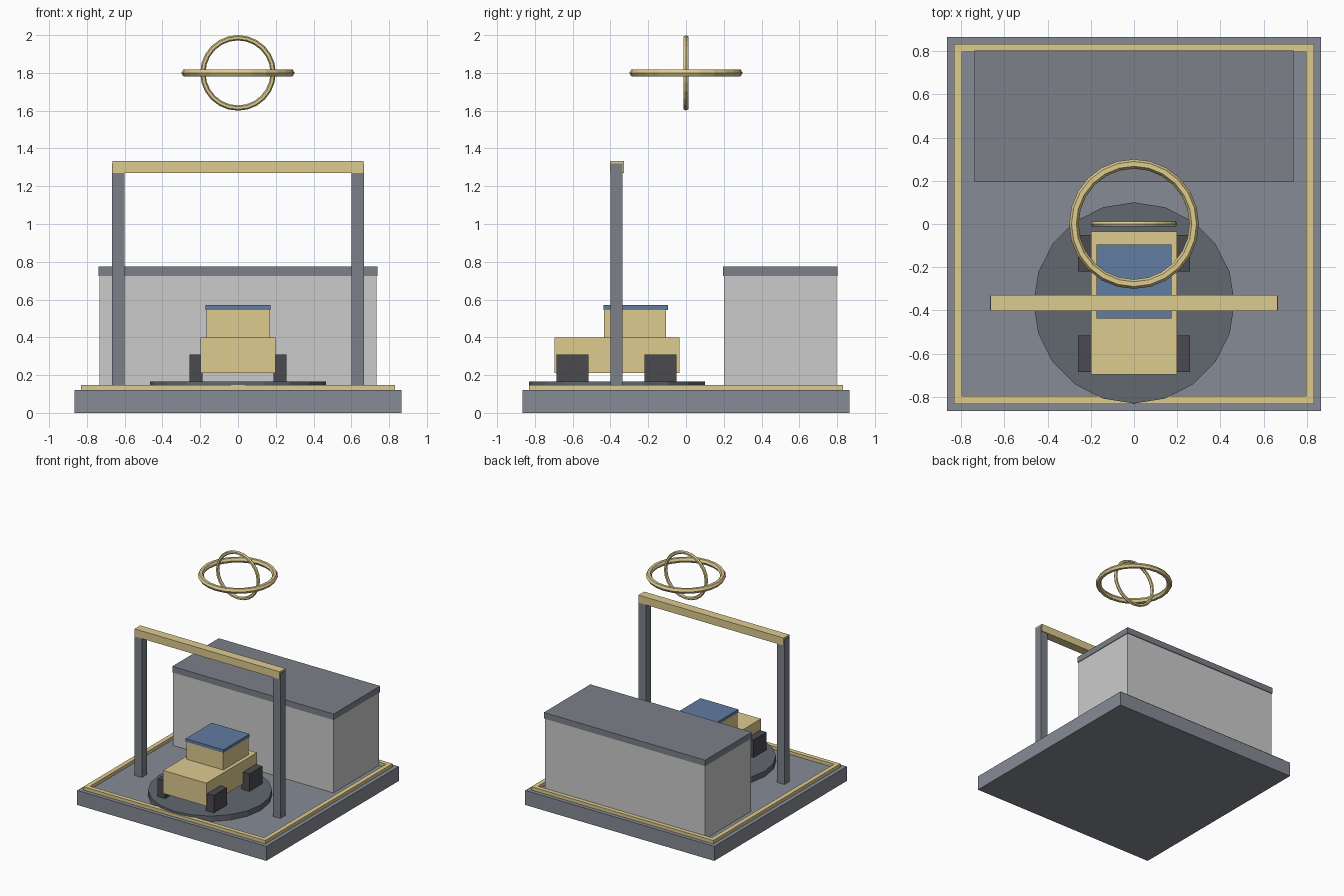
import bpy
from math import pi

if "Cube" in bpy.data.objects:
    bpy.data.objects.remove(bpy.data.objects["Cube"])


def material(name, rgb):
    m = bpy.data.materials.new(name)
    m.diffuse_color = (*rgb, 1)
    m.use_nodes = True
    m.node_tree.nodes["Principled BSDF"].inputs["Base Color"].default_value = m.diffuse_color
    return m


GOLD = material("gold", (0.73, 0.60, 0.28))
SLATE = material("slate", (0.20, 0.22, 0.25))
FLOOR = material("floor_grey", (0.24, 0.26, 0.30))
DISC = material("disc_grey", (0.12, 0.14, 0.16))
RUBBER = material("rubber", (0.07, 0.07, 0.08))
WALL = material("wall_grey", (0.56, 0.56, 0.58))
BLUE = material("blue", (0.12, 0.20, 0.36))


def finish(name, mat):
    ob = bpy.context.object
    ob.name = name
    ob.data.materials.append(mat)
    return ob


def box(name, x, y, z, mat):
    """Box from (min, max) ranges on each axis."""
    r = (x, y, z)
    bpy.ops.mesh.primitive_cube_add(size=1, location=[(a + b) / 2 for a, b in r])
    ob = finish(name, mat)
    ob.scale = [b - a for a, b in r]
    bpy.ops.object.transform_apply(location=False, rotation=False, scale=True)
    return ob


def ring(name, major, minor, rotation=(0, 0, 0)):
    bpy.ops.mesh.primitive_torus_add(major_radius=major, minor_radius=minor,
                                     major_segments=24, minor_segments=6,
                                     location=(0, 0, 1.8), rotation=rotation)
    return finish(name, GOLD)


# Base slab and raised border trim
box("base", (-.865, .865), (-.865, .865), (0, .12), FLOOR)
for s, side in ((-1, "front"), (1, "back")):
    e = sorted((s * .795, s * .832))
    box(side + "_trim", (-.832, .832), e, (.115, .147), GOLD)
for s, side in ((-1, "left"), (1, "right")):
    e = sorted((s * .795, s * .832))
    box(side + "_trim", e, (-.795, .795), (.115, .147), GOLD)

# Garage building with flat roof
box("building", (-.733, .733), (.2, .797), (.115, .727), WALL)
box("building_roof", (-.738, .738), (.195, .803), (.725, .775), SLATE)

# Turntable
bpy.ops.mesh.primitive_cylinder_add(vertices=20, radius=.465, depth=.05,
                                    location=(0, -.365, .14))
finish("turntable", DISC)

# Gate: two posts and a beam
for s, side in ((-1, "left"), (1, "right")):
    box(side + "_post", sorted((s * .6, s * .667)), (-.4, -.335), (.115, 1.32), SLATE)
box("gate_beam", (-.664, .664), (-.403, -.328), (1.27, 1.333), GOLD)

# Vehicle
box("vehicle_body", (-.198, .198), (-.697, -.035), (.21, .4), GOLD)
box("vehicle_cabin", (-.168, .168), (-.433, -.105), (.395, .548), GOLD)
box("vehicle_roof", (-.173, .173), (-.438, -.095), (.545, .57), BLUE)
for s, side in ((-1, "left"), (1, "right")):
    for end, y in (("front", (-.685, -.515)), ("rear", (-.22, -.05))):
        box(f"{end}_{side}_wheel", sorted((s * .187, s * .258)), y, (.162, .31), RUBBER)

# Floating crossed rings
ring("horizontal_ring", .278, .022)
ring("vertical_ring", .186, .014, (pi / 2, 0, 0))
